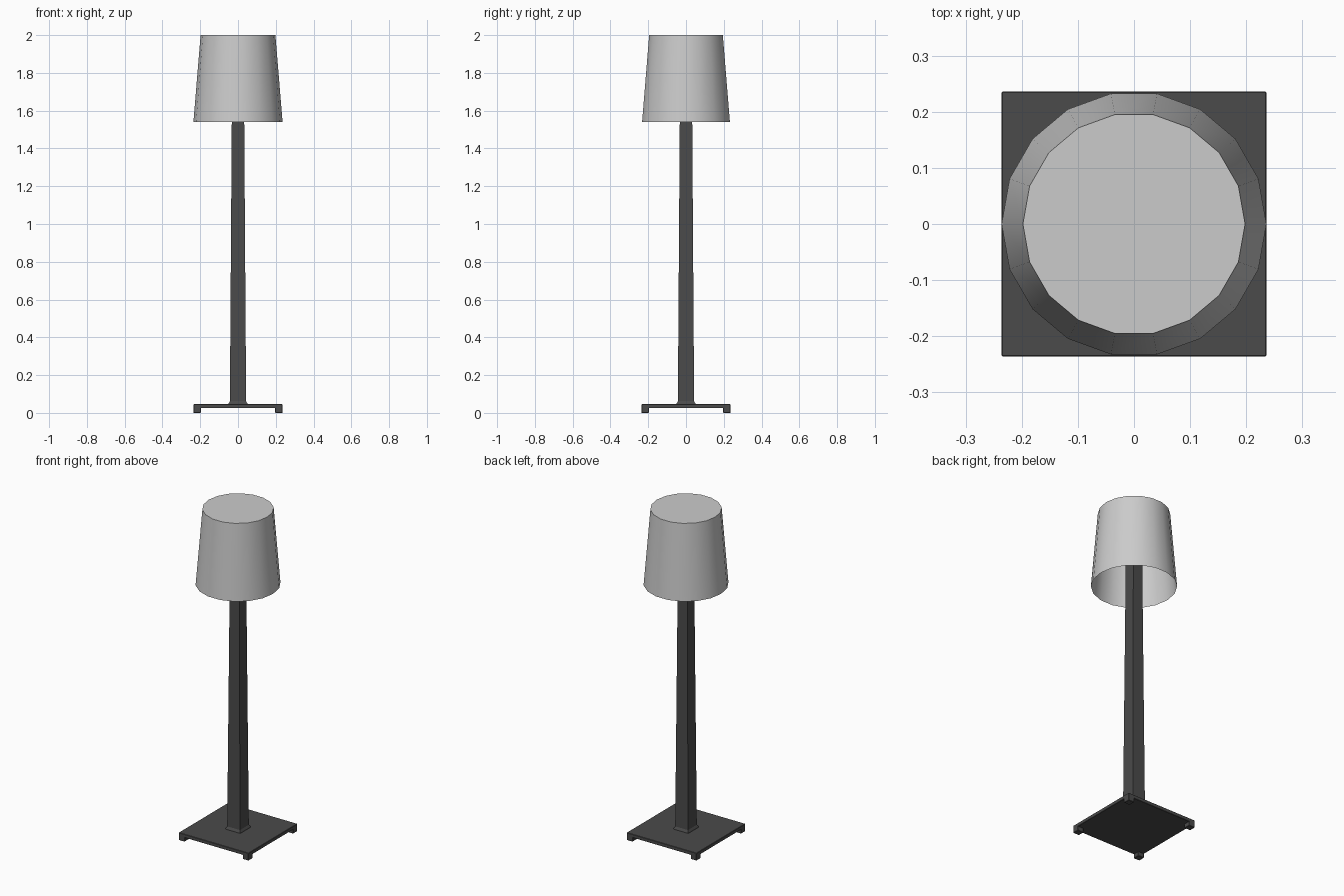
import bpy, bmesh, math

if "Cube" in bpy.data.objects:
    bpy.data.objects.remove(bpy.data.objects["Cube"])

dark = bpy.data.materials.new("dark_metal")
dark.diffuse_color = (0.07, 0.07, 0.07, 1)
dark.use_nodes = True
dark.node_tree.nodes["Principled BSDF"].inputs["Base Color"].default_value = dark.diffuse_color


def make_object(name, bm, mat=None):
    bmesh.ops.recalc_face_normals(bm, faces=bm.faces)
    me = bpy.data.meshes.new(name)
    bm.to_mesh(me)
    bm.free()
    ob = bpy.data.objects.new(name, me)
    bpy.context.collection.objects.link(ob)
    if mat:
        me.materials.append(mat)
    return ob


def loft(name, sides, rings, turn=0.0, cap_bottom=True, mat=None):
    """Stack of regular polygons given as (radius, z), capped on top."""
    bm = bmesh.new()
    loops = [[bm.verts.new((r * math.cos(turn + 2 * math.pi * i / sides),
                            r * math.sin(turn + 2 * math.pi * i / sides), z))
              for i in range(sides)] for r, z in rings]
    for a, b in zip(loops, loops[1:]):
        for i in range(sides):
            j = (i + 1) % sides
            bm.faces.new((a[i], a[j], b[j], b[i]))
    bm.faces.new(loops[-1])
    if cap_bottom:
        bm.faces.new(loops[0][::-1])
    return make_object(name, bm, mat)


def box(name, cx, cy, half, z0, z1):
    """Square block with lightly softened edges."""
    bm = bmesh.new()
    bmesh.ops.create_cube(bm, size=1)
    bmesh.ops.scale(bm, vec=(2 * half, 2 * half, z1 - z0), verts=bm.verts)
    bmesh.ops.translate(bm, vec=(cx, cy, (z0 + z1) / 2), verts=bm.verts)
    bmesh.ops.bevel(bm, geom=bm.edges[:], offset=0.002, segments=1, affect='EDGES')
    return make_object(name, bm, dark)


# Base plate and four corner feet
box("base_plate", 0, 0, 0.236, 0.025, 0.046)
for sx, fx in ((-1, "left"), (1, "right")):
    for sy, fy in ((-1, "front"), (1, "back")):
        box(f"foot_{fy}_{fx}", sx * 0.216, sy * 0.216, 0.02, 0.0, 0.03)

# Tapered square pole with a small flare where it meets the base
d = math.sqrt(2)
loft("pole", 4, [(0.051 * d, 0.045), (0.050 * d, 0.05), (0.043 * d, 0.062),
                 (0.033 * d, 1.54), (0.031 * d, 1.9)],
     turn=math.pi / 4, mat=dark)

# Eighteen-sided shade, open underneath
shade = loft("lamp_shade", 18, [(0.236, 1.54), (0.198, 2.0)], cap_bottom=False)
bpy.context.view_layer.objects.active = shade
shade.select_set(True)
bpy.ops.object.shade_smooth_by_angle(angle=math.radians(35))
